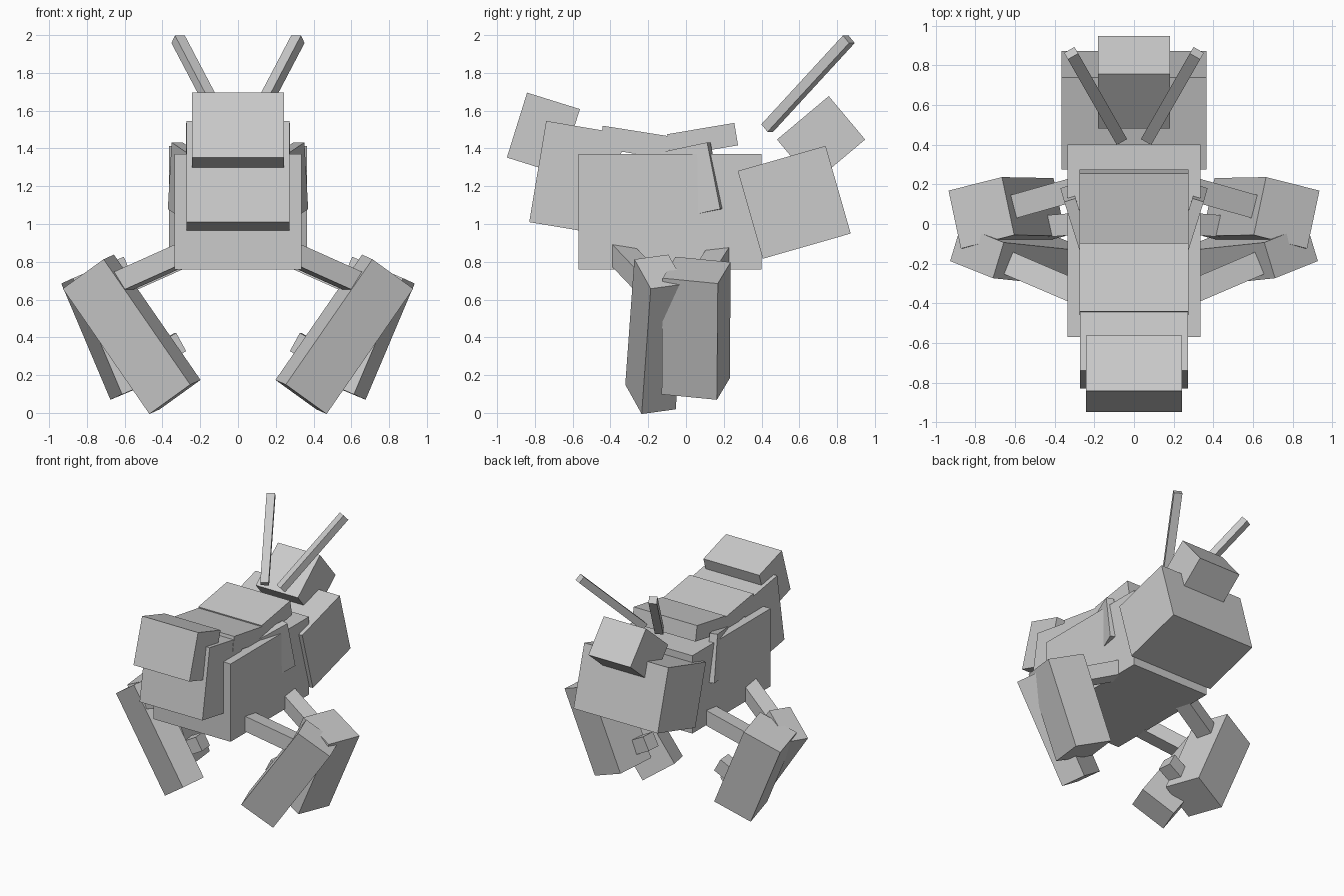
import bpy, bmesh, math
from mathutils import Matrix, Vector

if "Cube" in bpy.data.objects:
    bpy.data.objects.remove(bpy.data.objects["Cube"])


def block(name, center, size, basis=Matrix.Identity(3), mirror=False):
    """Box baked in world space, optionally mirrored across x = 0."""
    m = Matrix.Translation(center) @ basis.to_4x4() @ Matrix.Diagonal((*size, 1))
    bm = bmesh.new()
    bmesh.ops.create_cube(bm, size=1, matrix=m)
    bmesh.ops.recalc_face_normals(bm, faces=bm.faces)
    mesh = bpy.data.meshes.new(name)
    bm.to_mesh(mesh)
    bm.free()
    obj = bpy.data.objects.new(name, mesh)
    bpy.context.collection.objects.link(obj)
    if mirror:
        obj.modifiers.new("Mirror", 'MIRROR').use_mirror_merge = False
    return obj


def tilt(name, y, z, size, degrees):
    """Central box pitched about the x axis."""
    return block(name, (0, y, z), size, Matrix.Rotation(math.radians(degrees), 3, 'X'))


def frame(z_dir, x_hint):
    """Orthonormal basis with z along z_dir and x near x_hint."""
    z = Vector(z_dir).normalized()
    y = z.cross(Vector(x_hint)).normalized()
    x = y.cross(z)
    return Matrix((x, y, z)).transposed()


def bar(name, start, end, w, d):
    """Mirrored square bar between two points, with level cross edges."""
    a, b = Vector(start), Vector(end)
    axis = b - a
    level = (axis.y, -axis.x, 0)
    return block(name, (a + b) / 2, (w, d, axis.length), frame(axis, level), True)


# Central body and end blocks
tilt("body", -0.085, 1.065, (0.67, 0.97, 0.61), 0)
tilt("front_block", -0.578, 1.243, (0.545, 0.42, 0.543), -9.5)
tilt("front_upper_block", -0.755, 1.48, (0.485, 0.293, 0.36), -17.3)
tilt("rear_block", 0.573, 1.115, (0.73, 0.484, 0.483), 16)
tilt("rear_upper_block", 0.715, 1.447, (0.365, 0.358, 0.30), 40)

# Back plates
tilt("back_plate_front", -0.267, 1.432, (0.55, 0.37, 0.12), -9)
tilt("back_plate_rear", 0.088, 1.446, (0.55, 0.36, 0.12), 9.5)

# Side fins
block("side_fin", (0.283, -0.004, 1.222), (0.06, 0.34, 0.36),
      frame((-0.055, -0.192, 0.98), (0.955, -0.3, 0)), True)

# Antennae
bar("antenna", (0.07, 0.43, 1.508), (0.317, 0.862, 1.978), 0.06, 0.055)

# Upper legs
bar("front_upper_leg", (0.17, -0.395, 0.895), (0.65, -0.19, 0.68), 0.12, 0.11)
bar("rear_upper_leg", (0.14, 0.22, 0.895), (0.6, 0.09, 0.69), 0.12, 0.11)

# Lower legs
block("front_lower_leg", (0.563, -0.164, 0.416), (0.28, 0.19, 0.808),
      frame((0.459, 0.048, 0.664), (0.229, 0.088, -0.136)), True)
block("rear_lower_leg", (0.64, 0.054, 0.448), (0.30, 0.30, 0.668),
      frame((0.26, 0.005, 0.615), (0.27, -0.068, -0.11)), True)

# Small pegs on the inner side of the lower legs
bar("leg_peg", (0.305, 0.0, 0.375), (0.56, -0.02, 0.235), 0.11, 0.11)
